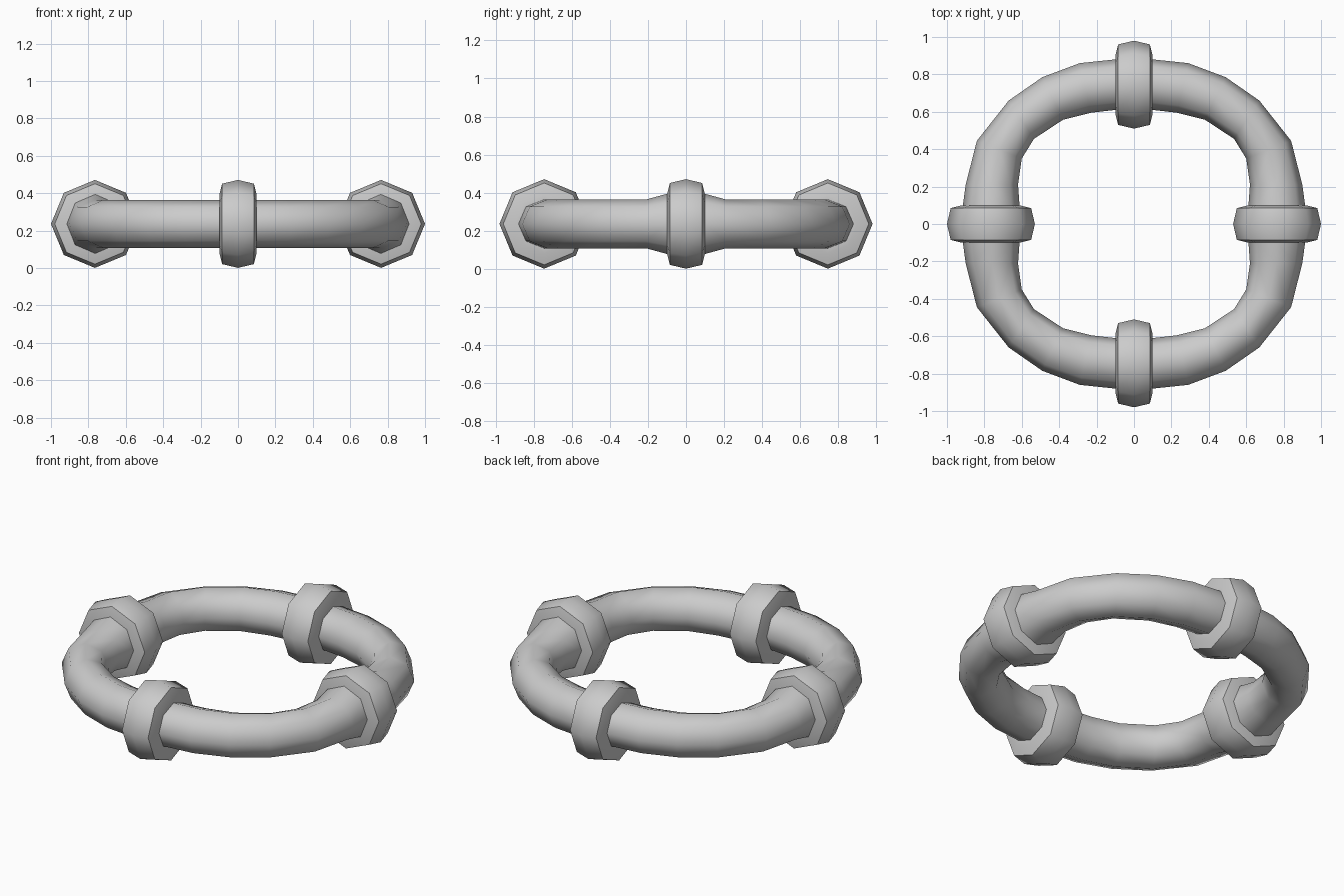
import bpy, bmesh
from math import sin, cos, pi, radians
from mathutils import Vector

if "Cube" in bpy.data.objects:
    bpy.data.objects.remove(bpy.data.objects["Cube"])

SIDES, MID = 8, 0.236

steel = bpy.data.materials.new("light grey")
steel.use_nodes = True
colour = (0.6, 0.6, 0.6, 1)
steel.diffuse_color = colour
steel.node_tree.nodes["Principled BSDF"].inputs["Base Color"].default_value = colour


def section(centre, across, wide, high):
    """Octagon with its corners on the across and vertical axes."""
    return [centre + across * (wide * cos(2 * pi * i / SIDES))
            + Vector((0, 0, high * sin(2 * pi * i / SIDES))) for i in range(SIDES)]


def loft(name, sections, angle, mirror=False):
    """Bridge neighbouring sections into a smooth-shaded skin."""
    bm = bmesh.new()
    rings = [[bm.verts.new(p) for p in s] for s in sections]
    for a, b in zip(rings, rings[1:]):
        for i in range(SIDES):
            j = (i + 1) % SIDES
            bm.faces.new((a[i], a[j], b[j], b[i]))
    bmesh.ops.recalc_face_normals(bm, faces=bm.faces)
    mesh = bpy.data.meshes.new(name)
    bm.to_mesh(mesh)
    bm.free()
    mesh.materials.append(steel)
    obj = bpy.data.objects.new(name, mesh)
    bpy.context.collection.objects.link(obj)
    if mirror:
        mod = obj.modifiers.new("four quarters", "MIRROR")
        mod.use_axis = (True, True, False)
    bpy.ops.object.select_all(action="DESELECT")
    obj.select_set(True)
    bpy.context.view_layer.objects.active = obj
    bpy.ops.object.shade_smooth_by_angle(angle=radians(angle))
    return obj


# Ring tube: one quarter as outer x, y, inner x, y, half height
stations = [
    (0, .88, 0, .61, .128),
    (.10, .88, .10, .61, .128),
    (.29, .86, .23, .595, .128),
    (.49, .785, .38, .557, .128),
    (.67, .66, .535, .455, .128),
    (.84, .445, .60, .35, .128),
    (.90, .21, .62, .21, .128),
    (.915, .10, .612, .10, .158),
    (.915, 0, .612, 0, .158),
]
tube = []
for ox, oy, ix, iy, high in stations:
    outer, inner = Vector((ox, oy, MID)), Vector((ix, iy, MID))
    half = (outer - inner) / 2
    tube.append(section((outer + inner) / 2, half.normalized(), half.length, high))
loft("ring_tube", tube, 60, mirror=True)

# Four collars around the tube: offset along the tube, radius
profile = [(-.10, .12), (-.10, .155), (-.085, .215), (0, .235),
           (.085, .215), (.10, .155), (.10, .12)]
for name, out, reach in (("left_collar", (1, 0, 0), .765), ("right_collar", (-1, 0, 0), .765),
                         ("back_collar", (0, 1, 0), .745), ("front_collar", (0, -1, 0), .745)):
    out = Vector(out)
    along = Vector((-out.y, out.x, 0))
    centre = out * reach + Vector((0, 0, MID))
    loft(name, [section(centre + along * d, out, r, r) for d, r in profile], 50)
